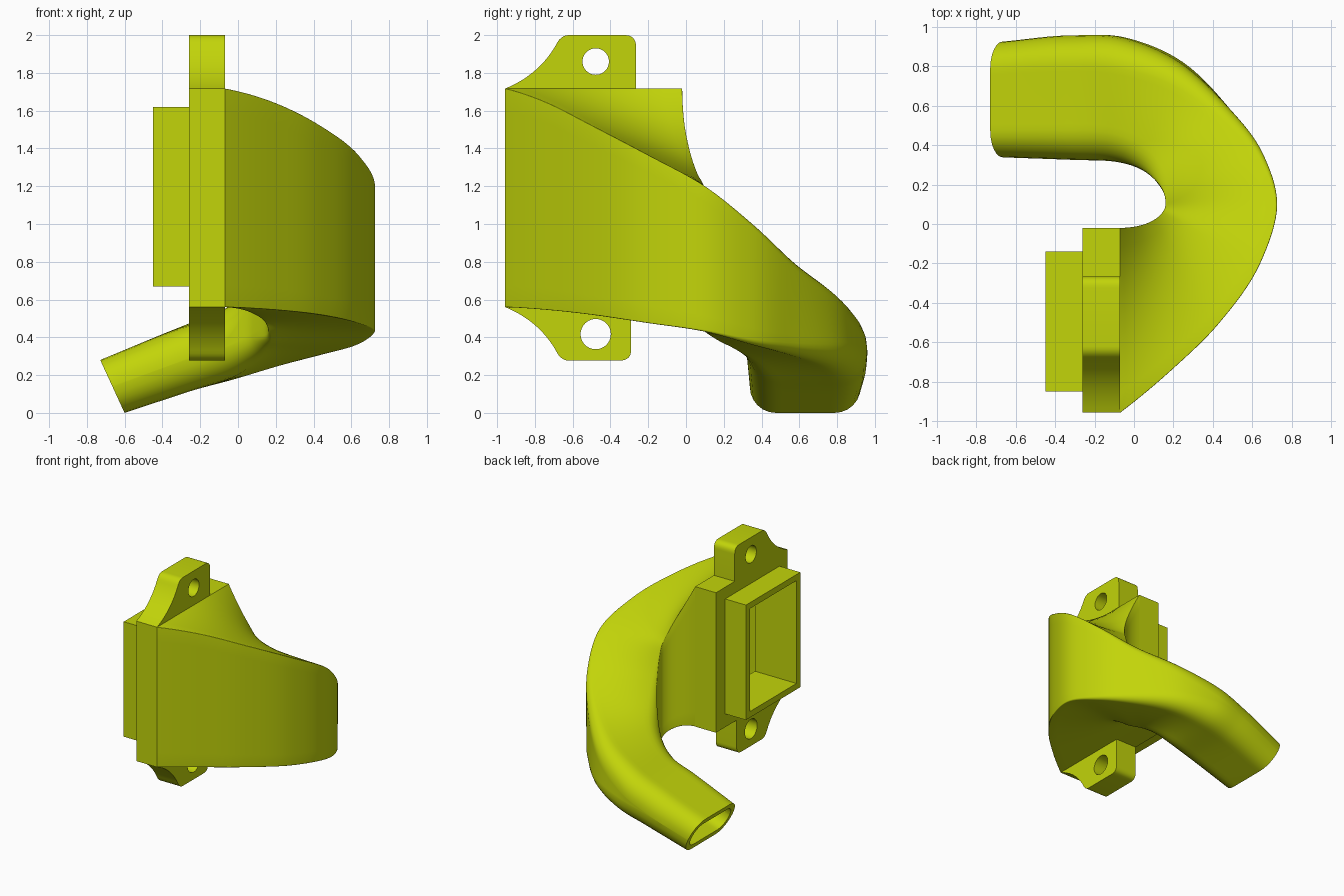
import bpy, bmesh, math
from mathutils import Matrix, Vector

if "Cube" in bpy.data.objects:
    bpy.data.objects.remove(bpy.data.objects["Cube"])

lime = bpy.data.materials.new("lime plastic")
lime.diffuse_color = (0.54, 0.66, 0.003, 1)
lime.use_nodes = True
lime.node_tree.nodes["Principled BSDF"].inputs["Base Color"].default_value = lime.diffuse_color


def finish(ob):
    ob.data.materials.clear()
    ob.data.materials.append(lime)
    bpy.ops.object.select_all(action='DESELECT')
    ob.select_set(True)
    bpy.context.view_layer.objects.active = ob
    bpy.ops.object.shade_smooth_by_angle(angle=math.radians(32))


def slab(name, outlines, x0, x1):
    """Extrude closed (y, z) outlines along x; inner outlines become holes."""
    cu = bpy.data.curves.new(name, 'CURVE')
    cu.dimensions, cu.fill_mode, cu.extrude = '2D', 'BOTH', (x1 - x0) / 2
    for pts in outlines:
        sp = cu.splines.new('POLY')
        sp.points.add(len(pts) - 1)
        for p, (y, z) in zip(sp.points, pts):
            p.co = (y, z, 0, 1)
        sp.use_cyclic_u = True
    tmp = bpy.data.objects.new(name + "_outline", cu)
    bpy.context.collection.objects.link(tmp)
    me = bpy.data.meshes.new_from_object(
        tmp.evaluated_get(bpy.context.evaluated_depsgraph_get()))
    bpy.data.objects.remove(tmp)
    # local x, y, z become world y, z, x
    me.transform(Matrix(((0, 0, 1, (x0 + x1) / 2), (1, 0, 0, 0), (0, 1, 0, 0), (0, 0, 0, 1))))
    bm = bmesh.new()
    bm.from_mesh(me)
    bmesh.ops.remove_doubles(bm, verts=bm.verts, dist=1e-5)
    bmesh.ops.recalc_face_normals(bm, faces=bm.faces)
    bm.to_mesh(me)
    bm.free()
    ob = bpy.data.objects.new(name, me)
    bpy.context.collection.objects.link(ob)
    finish(ob)


def rect(y0, y1, z0, z1):
    return [(y0, z0), (y1, z0), (y1, z1), (y0, z1)]


def circle(y, z, r, n=40):
    return [(y + r * math.cos(2 * math.pi * i / n), z + r * math.sin(2 * math.pi * i / n)) for i in range(n)]


def arc(a, c, b, n):
    """Quadratic curve from a to b pulled towards c."""
    return [tuple((1 - t) ** 2 * p + 2 * t * (1 - t) * q + t * t * s for p, q, s in zip(a, c, b))
            for t in (i / n for i in range(n + 1))]


def ear(back):
    """Upper ear outline from the front corner round to its rear foot."""
    return (arc((-.957, 1.717), (-.78, 1.79), (-.69, 1.945), 14)
            + arc((-.69, 1.945), (-.665, 2.0), (-.62, 2.0), 6)[1:]
            + arc((back - .06, 2.0), (back, 2.0), (back, 1.94), 8) + [(back, 1.717)])


# Mounting plate with two screw ears and a window
window = rect(-.80, -.19, .72, 1.57)
lower = [(y, 2.277 - z) for y, z in ear(-.29)]
outline = ear(-.265) + [(-.02, 1.717), (-.02, .56)] + lower[::-1]
slab("mounting_plate", [outline, window, circle(-.478, 1.86, .07), circle(-.478, .417, .08)], -.26, -.07)

# Rectangular inlet collar
slab("inlet_collar", [rect(-.85, -.14, .67, 1.62), window], -.45, -.26)

# Duct stations: inner x, y, outer x, y, top z inner, outer, bottom z inner, outer, corner radius, tilt
stations = [
    (-.07, -.02, -.07, -.957, 1.717, 1.717, .56, .56, .003, 0),
    (.03, -.008, .20, -.732, 1.53, 1.64, .545, .545, .003, 0),
    (.10, .02, .43, -.505, 1.39, 1.525, .515, .52, .004, 0),
    (.145, .06, .64, -.20, 1.27, 1.365, .475, .475, .006, 0),
    (.16, .10, .726, .10, 1.19, 1.20, .43, .43, .01, 0),
    (.15, .16, .652, .36, 1.01, 1.00, .385, .36, .03, 0),
    (.105, .225, .485, .585, .82, .81, .34, .305, .065, 0),
    (.03, .283, .24, .82, .64, .66, .27, .245, .115, .1),
    (-.10, .317, -.05, .945, .505, .54, .185, .18, .15, .3),
    (-.30, .325, -.30, .957, .425, .43, .122, .122, .15, .46),
    (-.665, .338, -.665, .925, .28, .28, 0, 0, .138, .46),
]


def spline(rows, steps):
    """Smooth interpolation through all the stations, spaced by distance."""
    rows = [Vector(r) for r in rows]
    mid = [(r[0] + r[2], r[1] + r[3]) for r in rows]
    h = [math.dist(a, b) for a, b in zip(mid, mid[1:])]
    d = [(b - a) / k for a, b, k in zip(rows, rows[1:], h)]
    m = [(d[i - 1] * h[i] + d[i] * h[i - 1]) / (h[i] + h[i - 1]) for i in range(1, len(d))]
    m = [2 * d[0] - m[0]] + m + [d[-1]]
    out = []
    for i, k in enumerate(h):
        for t in (j / steps for j in range(steps)):
            out.append(rows[i] * (2 * t ** 3 - 3 * t * t + 1) + rows[i + 1] * (3 * t * t - 2 * t ** 3)
                       + m[i] * k * (t ** 3 - 2 * t * t + t) + m[i + 1] * k * (t ** 3 - t * t))
    return out + [rows[-1]]


def section(s, wall, n=7, side=10):
    """Rounded cross-section of the duct, shrunk by the wall thickness."""
    ix, iy, ox, oy, ti, to, bi, bo, r, tilt = s
    width = math.hypot(ox - ix, oy - iy)
    r = max(r - wall, .003)
    pts = []
    for k, (su, sv) in enumerate(((1, 1), (0, 1), (0, 0), (1, 0))):
        for i in range(n):
            a = math.pi / 2 * (k + i / (n - 1))
            u = (width - wall - r if su else wall + r) + r * math.cos(a)
            f = u / width
            top, bot = ti + (to - ti) * f, bi + (bo - bi) * f
            z = (top - wall - r if sv else bot + wall + r) + r * math.sin(a)
            pts.append(Vector((ix + (ox - ix) * f - tilt * (z - (top + bot) / 2), iy + (oy - iy) * f, z)))
    ring = []
    for i, p in enumerate(pts):
        ring.append(p)
        if i % n == n - 1:  # divide the straight sides
            q = pts[(i + 1) % len(pts)]
            ring += [p.lerp(q, j / side) for j in range(1, side)]
    return ring


# Hollow curved duct: outer skin, inner skin and the two rims
bm = bmesh.new()
skins = [[[bm.verts.new(p) for p in section(s, w)] for s in spline(stations, 8)] for w in (0, .045)]


def bridge(a, b):
    for i in range(len(a)):
        j = (i + 1) % len(a)
        bm.faces.new((a[i], a[j], b[j], b[i]))


for skin in skins:
    for a, b in zip(skin, skin[1:]):
        bridge(a, b)
for end in (0, -1):
    bridge(skins[0][end], skins[1][end])
bmesh.ops.recalc_face_normals(bm, faces=bm.faces)
mesh = bpy.data.meshes.new("curved_duct")
bm.to_mesh(mesh)
bm.free()
duct = bpy.data.objects.new("curved_duct", mesh)
bpy.context.collection.objects.link(duct)
finish(duct)
